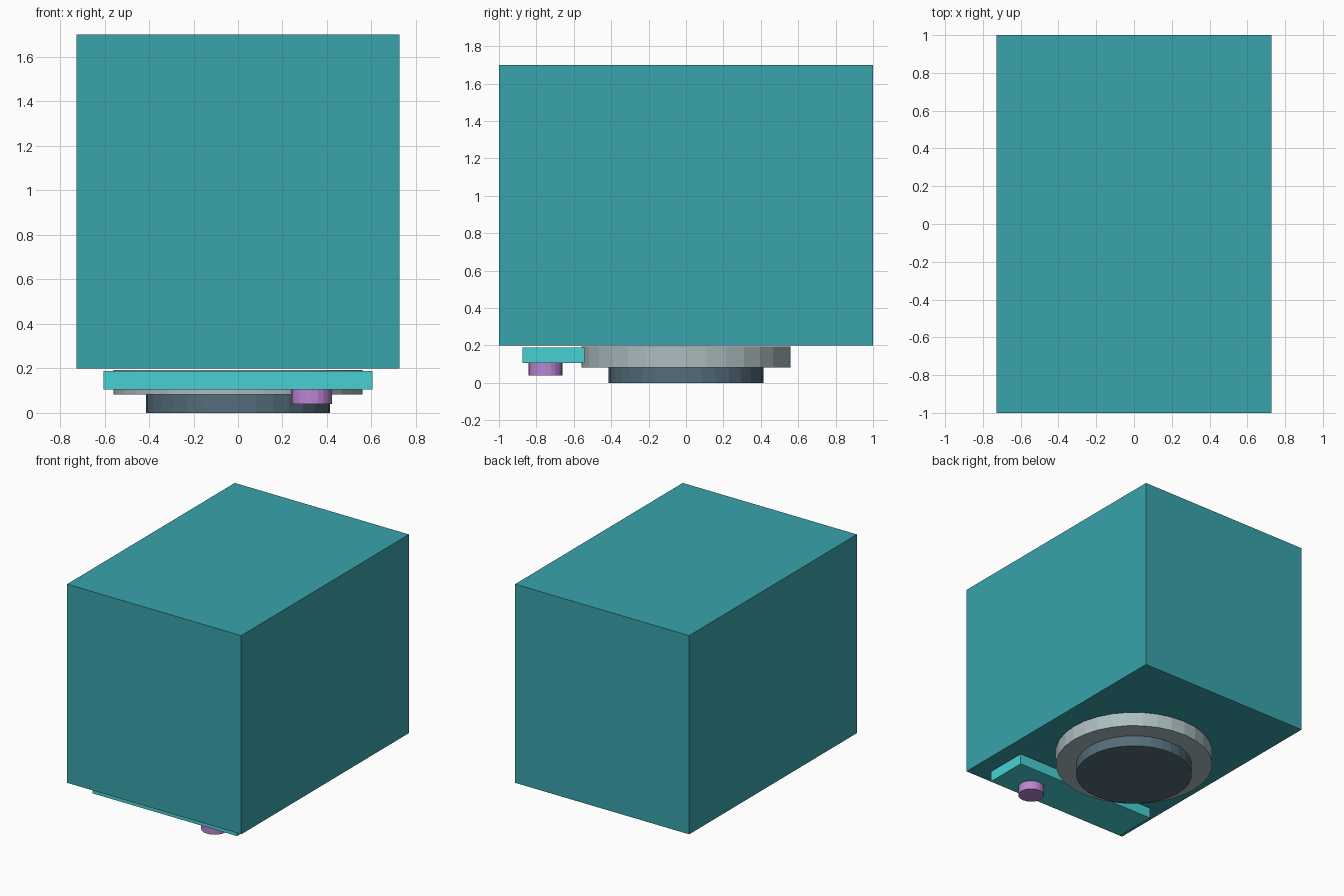
import bpy

if "Cube" in bpy.data.objects:
    bpy.data.objects.remove(bpy.data.objects["Cube"])


def material(name, r, g, b):
    """Flat colour from 0-255 display values, stored linear."""
    def lin(c):
        c /= 255
        return c / 12.92 if c <= 0.04045 else ((c + 0.055) / 1.055) ** 2.4
    m = bpy.data.materials.new(name)
    m.diffuse_color = (lin(r), lin(g), lin(b), 1)
    m.use_nodes = True
    m.node_tree.nodes["Principled BSDF"].inputs["Base Color"].default_value = m.diffuse_color
    return m


def finish(name, mat):
    ob = bpy.context.object
    ob.name = name
    ob.data.materials.append(mat)
    bpy.ops.object.transform_apply(location=False, rotation=False, scale=True)
    return ob


def box(name, mat, x, y, z):
    """Box between (min, max) pairs on each axis."""
    spans = (x, y, z)
    bpy.ops.mesh.primitive_cube_add(size=1, location=[(a + b) / 2 for a, b in spans])
    bpy.context.object.scale = [b - a for a, b in spans]
    return finish(name, mat)


def disc(name, mat, radius, z0, z1, x=0, y=0, sides=32):
    """Flat-shaded upright cylinder from z0 to z1."""
    bpy.ops.mesh.primitive_cylinder_add(vertices=sides, radius=radius, depth=z1 - z0,
                                        location=(x, y, (z0 + z1) / 2))
    return finish(name, mat)


teal = material("teal", 56, 163, 171)
aqua = material("bright aqua", 73, 208, 212)
grey = material("light grey", 172, 189, 192)
slate = material("dark slate", 84, 110, 122)
violet = material("violet", 188, 134, 212)

# Main housing
box("housing", teal, (-0.727, 0.727), (-1, 1), (0.2, 1.7))
# Round mount and lens under the housing
disc("mount_ring", grey, 0.56, 0.083, 0.193)
disc("lens", slate, 0.414, 0, 0.083)
# Front strip with its button
box("front_strip", aqua, (-0.604, 0.604), (-0.875, -0.542), (0.106, 0.188))
disc("button", violet, 0.092, 0.039, 0.106, x=0.331, y=-0.751, sides=20)
